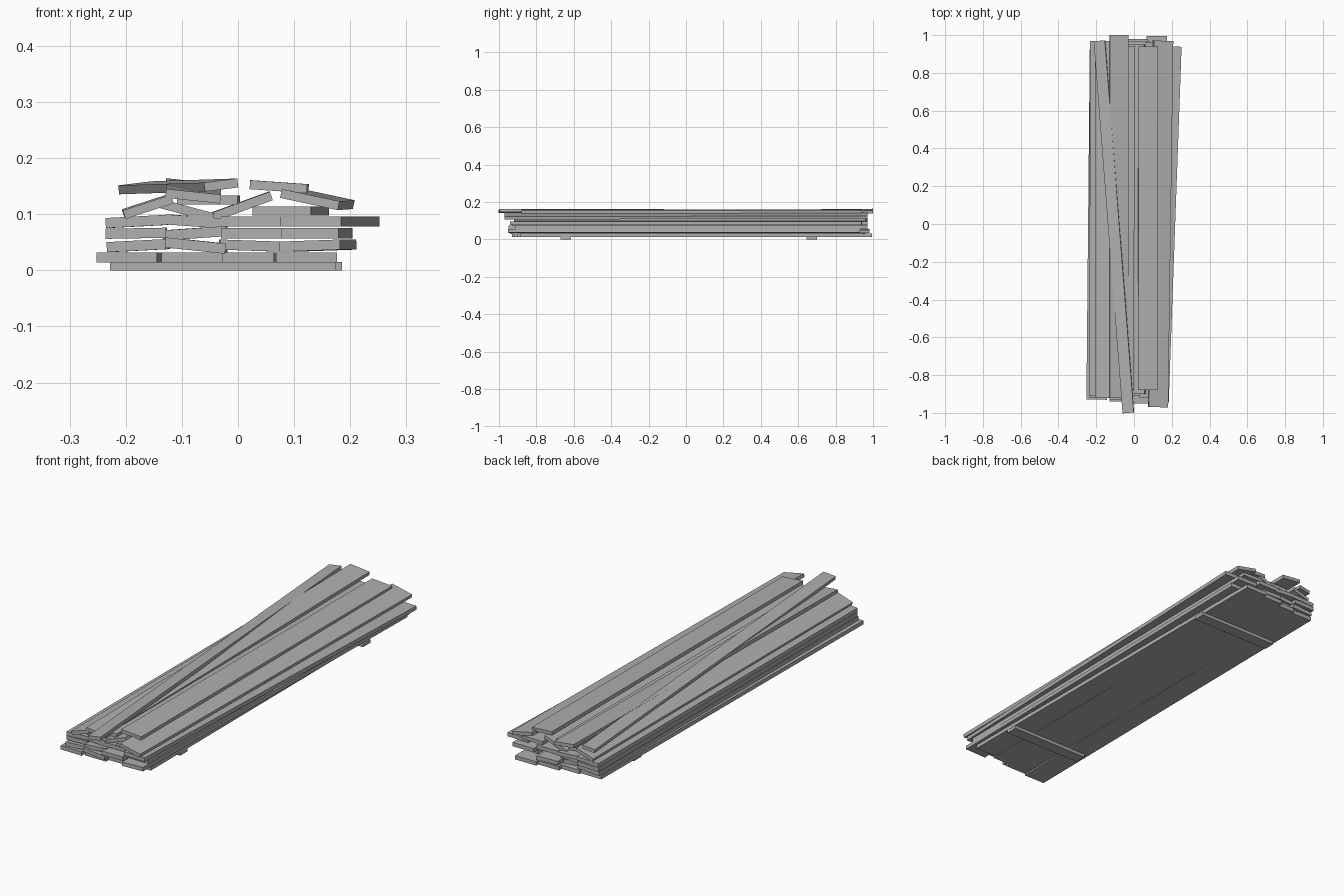
import bpy, math
from mathutils import Vector, Matrix

T = 0.018  # plank thickness

grey = bpy.data.materials.new("dark_grey")
grey.diffuse_color = (0.43, 0.43, 0.43, 1)


def board(name, front, back, width, roll=0.0, thick=T):
    """Box running from front to back point; positive roll lifts the +x edge."""
    a, b = Vector(front), Vector(back)
    d = (b - a).normalized()
    side = d.cross(Vector((0, 0, 1))).normalized()
    side = Matrix.Rotation(-math.radians(roll), 3, d) @ side
    if side.z * roll < 0:
        side.z = -side.z
    up = side.cross(d).normalized()
    verts = [p + side * (sx * width / 2) + up * (sz * thick / 2)
             for p in (a, b) for sx, sz in ((-1, -1), (1, -1), (1, 1), (-1, 1))]
    faces = [(0, 1, 2, 3), (7, 6, 5, 4), (0, 4, 5, 1),
             (1, 5, 6, 2), (2, 6, 7, 3), (3, 7, 4, 0)]
    me = bpy.data.meshes.new(name)
    me.from_pydata(verts, [], faces)
    me.materials.append(grey)
    ob = bpy.data.objects.new(name, me)
    bpy.context.collection.objects.link(ob)
    return ob


# Two cross bearers on the ground (boards running along x)
for name, x0, x1, y in (("front_bearer", -0.228, 0.175, -0.643),
                        ("rear_bearer", -0.225, 0.185, 0.672)):
    board(name, (x0, y, 0.0075), (x1, y, 0.0075), 0.055, 0, 0.015)

# Stacked layers: x at front, x at back, roll, shift along y
layers = {
    0.023: [(-0.198, -0.180, 0, 0.01), (-0.082, -0.075, 0, 0.02),
            (0.010, 0.015, 0, 0.04), (0.122, 0.120, 0, 0.055)],
    0.044: [(-0.180, -0.175, 3, 0.02), (-0.076, -0.072, -6, 0.00),
            (0.022, 0.020, -2, 0.04), (0.128, 0.157, 2, -0.01)],
    0.066: [(-0.182, -0.180, 1, 0.03), (-0.075, -0.080, 4, 0.01),
            (0.024, 0.025, 0, -0.01), (0.125, 0.150, 0, 0.03)],
    0.087: [(-0.182, -0.178, 3, 0.03), (-0.076, -0.072, -4, 0.03),
            (0.024, 0.028, 0, 0.03), (0.130, 0.198, 0, 0.00)],
}
for n, (z, row) in enumerate(layers.items()):
    for i, (xf, xb, roll, dy) in enumerate(row):
        board(f"plank_layer{n + 1}_{i + 1}", (xf, -0.94 + dy, z),
              (xb, 0.94 + dy, z), 0.108, roll)

# Loose planks on top: x, y, z front, x, y, z back, width, roll
loose = [
    (-0.160, -0.92, 0.113, -0.162, 0.97, 0.115, 0.090, 18),
    (-0.090, -0.91, 0.106, -0.090, 0.93, 0.106, 0.095, -15),
    (0.003, -0.90, 0.112, 0.000, 0.95, 0.112, 0.120, 20),
    (0.078, -0.92, 0.106, 0.110, 0.96, 0.106, 0.105, 0),
    (-0.055, -0.88, 0.125, -0.050, 0.94, 0.125, 0.108, 0),
    (-0.080, -0.92, 0.132, -0.080, 1.00, 0.151, 0.098, -6),
    (0.128, -0.97, 0.126, 0.155, 0.97, 0.128, 0.105, -12),
    (0.072, -0.88, 0.149, 0.075, 0.94, 0.149, 0.102, -4),
    (-0.030, -1.00, 0.152, -0.183, 0.97, 0.147, 0.060, 7),
]
for i, (xf, yf, zf, xb, yb, zb, w, roll) in enumerate(loose):
    board(f"loose_plank_{i + 1}", (xf, yf, zf), (xb, yb, zb), w, roll, 0.016)
